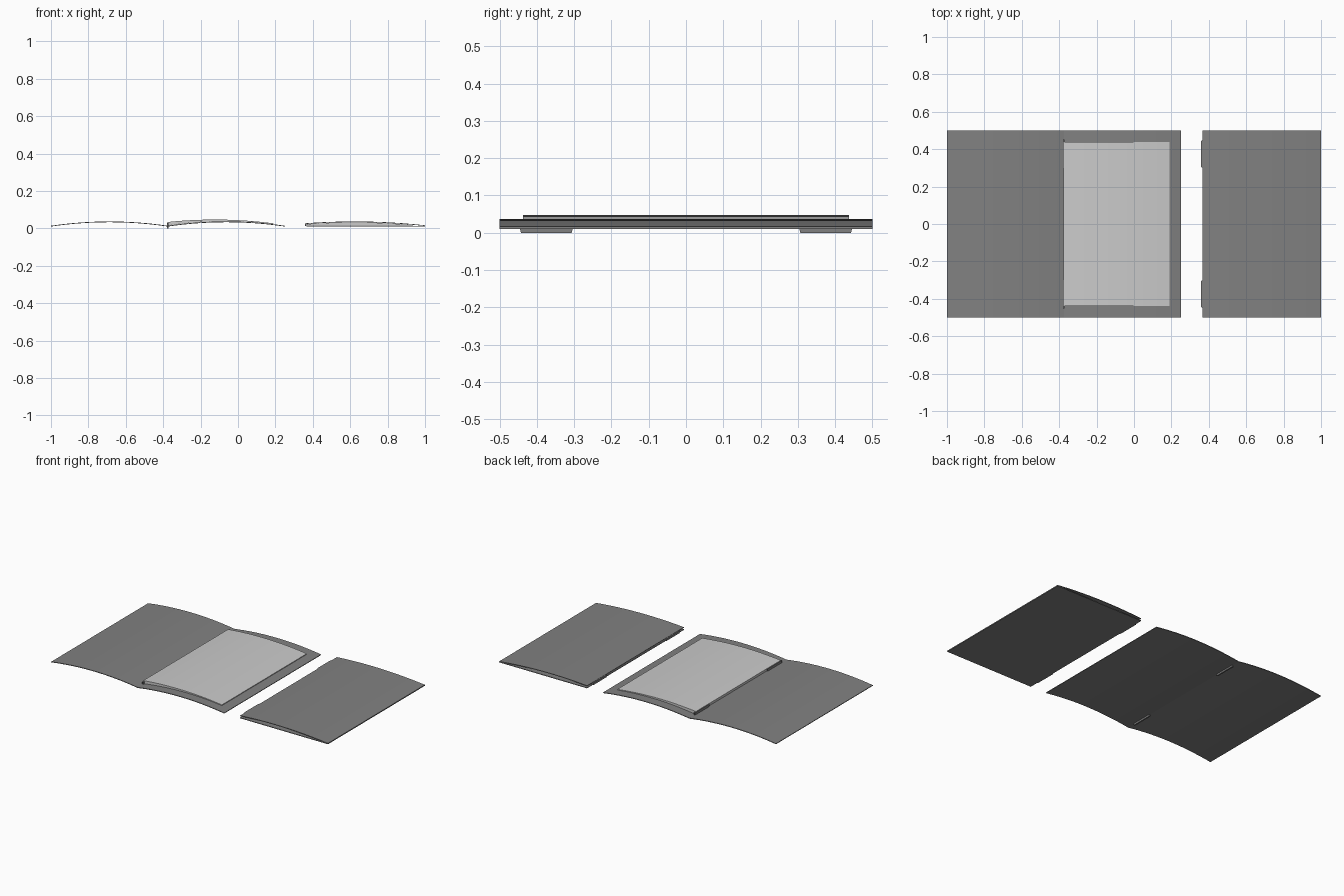
import bpy, bmesh

if "Cube" in bpy.data.objects:
    bpy.data.objects.remove(bpy.data.objects["Cube"])

cover_mat = bpy.data.materials.new("dark_grey")
cover_mat.diffuse_color = (0.22, 0.22, 0.22, 1)
cover_mat.use_nodes = True
cover_mat.node_tree.nodes["Principled BSDF"].inputs["Base Color"].default_value = cover_mat.diffuse_color
N = 16


def arc(x0, z0, x1, z1, sag):
    """Points of a shallow parabolic arc in the xz plane."""
    pts = []
    for i in range(N + 1):
        t = i / N
        pts.append((x0 + (x1 - x0) * t, z0 + (z1 - z0) * t + sag * 4 * t * (1 - t)))
    return pts


def extrude(name, lower, upper, y0, y1, mat=None):
    """Closed solid between two matching xz curves, extruded along y."""
    n = len(lower)
    bm = bmesh.new()
    grid = [[bm.verts.new((x, y, z)) for x, z in lower + upper[::-1]] for y in (y0, y1)]
    a, b = grid
    m = 2 * n
    for i in range(m):
        j = (i + 1) % m
        bm.faces.new((a[i], a[j], b[j], b[i]))
    for ring in grid:
        for i in range(n - 1):
            bm.faces.new((ring[i], ring[i + 1], ring[m - 2 - i], ring[m - 1 - i]))
    bmesh.ops.recalc_face_normals(bm, faces=bm.faces)
    me = bpy.data.meshes.new(name)
    bm.to_mesh(me)
    bm.free()
    ob = bpy.data.objects.new(name, me)
    bpy.context.collection.objects.link(ob)
    if mat:
        me.materials.append(mat)
    me.shade_smooth()
    bpy.context.view_layer.objects.active = ob
    ob.select_set(True)
    bpy.ops.object.shade_smooth_by_angle()
    ob.select_set(False)
    return ob


def sheet(name, x0, z0, x1, z1, sag, thick=0.004):
    low = arc(x0, z0, x1, z1, sag)
    return extrude(name, low, [(x, z + thick) for x, z in low], -0.5, 0.5, cover_mat)


def binding(name, x, z0, z1, outward):
    """Pair of thin tapered binding tabs."""
    for side, s in (("front", -1), ("back", 1)):
        bm = bmesh.new()
        bmesh.ops.create_cube(bm, size=1)
        for v in bm.verts:
            outer = v.co.x * outward[0] + v.co.z * outward[1] > 0
            half = 0.068 if outer else 0.076
            v.co = (x + v.co.x * 0.009, s * 0.375 + v.co.y * 2 * half,
                    (z0 + z1) / 2 + v.co.z * (z1 - z0))
        me = bpy.data.meshes.new(name)
        bm.to_mesh(me)
        bm.free()
        me.materials.append(cover_mat)
        ob = bpy.data.objects.new(f"{name}_{side}", me)
        bpy.context.collection.objects.link(ob)


# open folder: two arched covers meeting at a fold
sheet("open_left_cover", -1.0, 0.010, -0.375, 0.010, 0.023)
sheet("open_right_cover", -0.375, 0.010, 0.25, 0.010, 0.023)

# wedge-shaped paper stack resting on the right cover
stack_low = [(x, 0.0145 + 0.023 * (1 - ((x + 0.0625) / 0.3125) ** 2))
             for x, z in arc(-0.373, 0, 0.19, 0, 0)]
extrude("paper_stack", stack_low, arc(-0.378, 0.034, 0.19, 0.027, 0.0165), -0.438, 0.438)
binding("open_binding", -0.375, 0.0, 0.03, (0, -1))

# closed folder: flat lower cover, arched upper cover, papers inside
sheet("closed_bottom_cover", 0.365, 0.010, 1.0, 0.010, 0)
sheet("closed_top_cover", 0.365, 0.024, 1.0, 0.013, 0.0145, 0.0035)
extrude("closed_papers", arc(0.37, 0.0145, 0.94, 0.0145, 0),
        arc(0.37, 0.0235, 0.94, 0.0165, 0.0125), -0.438, 0.438)
binding("closed_binding", 0.3625, 0.012, 0.026, (-1, 0))
